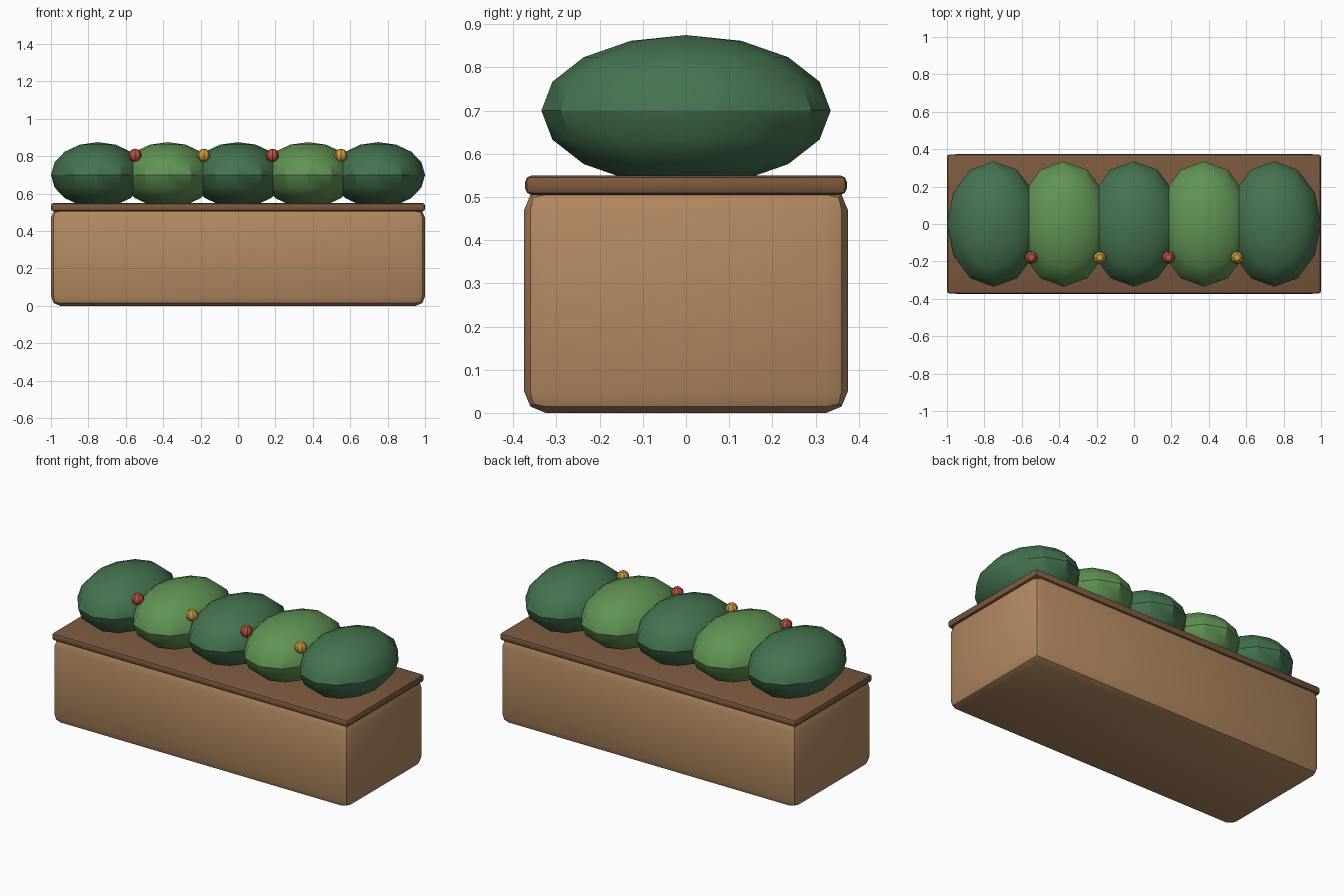
import bpy, bmesh, math
from mathutils import Matrix

if "Cube" in bpy.data.objects:
    bpy.data.objects.remove(bpy.data.objects["Cube"])


def material(name, rgb):
    m = bpy.data.materials.new(name)
    m.diffuse_color = (*rgb, 1)
    m.use_nodes = True
    m.node_tree.nodes["Principled BSDF"].inputs["Base Color"].default_value = m.diffuse_color
    return m


def finish(bm, name, mat):
    mesh = bpy.data.meshes.new(name)
    bm.to_mesh(mesh)
    bm.free()
    ob = bpy.data.objects.new(name, mesh)
    bpy.context.collection.objects.link(ob)
    mesh.materials.append(mat)
    bpy.ops.object.select_all(action='DESELECT')
    ob.select_set(True)
    bpy.context.view_layer.objects.active = ob
    bpy.ops.object.shade_smooth_by_angle(angle=math.radians(31))
    return ob


def rounded_box(name, size, z0, bevel, mat):
    bm = bmesh.new()
    bmesh.ops.create_cube(bm, size=1, matrix=Matrix.Diagonal((*size, 1)))
    bmesh.ops.bevel(bm, geom=bm.edges[:], offset=bevel, segments=2,
                    profile=0.5, affect='EDGES')
    ob = finish(bm, name, mat)
    ob.location.z = z0 + size[2] / 2


def ball(name, loc, radii, segments, rings, mat):
    bm = bmesh.new()
    bmesh.ops.create_uvsphere(bm, u_segments=segments, v_segments=rings,
                              radius=1, matrix=Matrix.Diagonal((*radii, 1)))
    finish(bm, name, mat).location = loc


wood = material("wood", (0.45, 0.25, 0.12))
dark_wood = material("dark_wood", (0.20, 0.10, 0.05))
dark_green = material("dark_green", (0.06, 0.17, 0.08))
light_green = material("light_green", (0.12, 0.29, 0.09))
red = material("red", (0.50, 0.09, 0.05))
yellow = material("yellow", (0.62, 0.35, 0.05))

# Planter box and its rim
rounded_box("planter_box", (2.0, 0.75, 0.52), 0, 0.05, wood)
rounded_box("planter_rim", (2.0, 0.745, 0.045), 0.505, 0.015, dark_wood)

# Row of bushes
for i in range(5):
    ball(f"bush_{i + 1}", (-0.75 + 0.375 * i, 0, 0.70), (0.25, 0.335, 0.175),
         12, 8, light_green if i % 2 else dark_green)

# Flower buds between the bushes
for i in range(4):
    ball(f"bud_{i + 1}", (-0.55 + 0.367 * i, -0.18, 0.805), (0.035,) * 3,
         8, 6, yellow if i % 2 else red)
